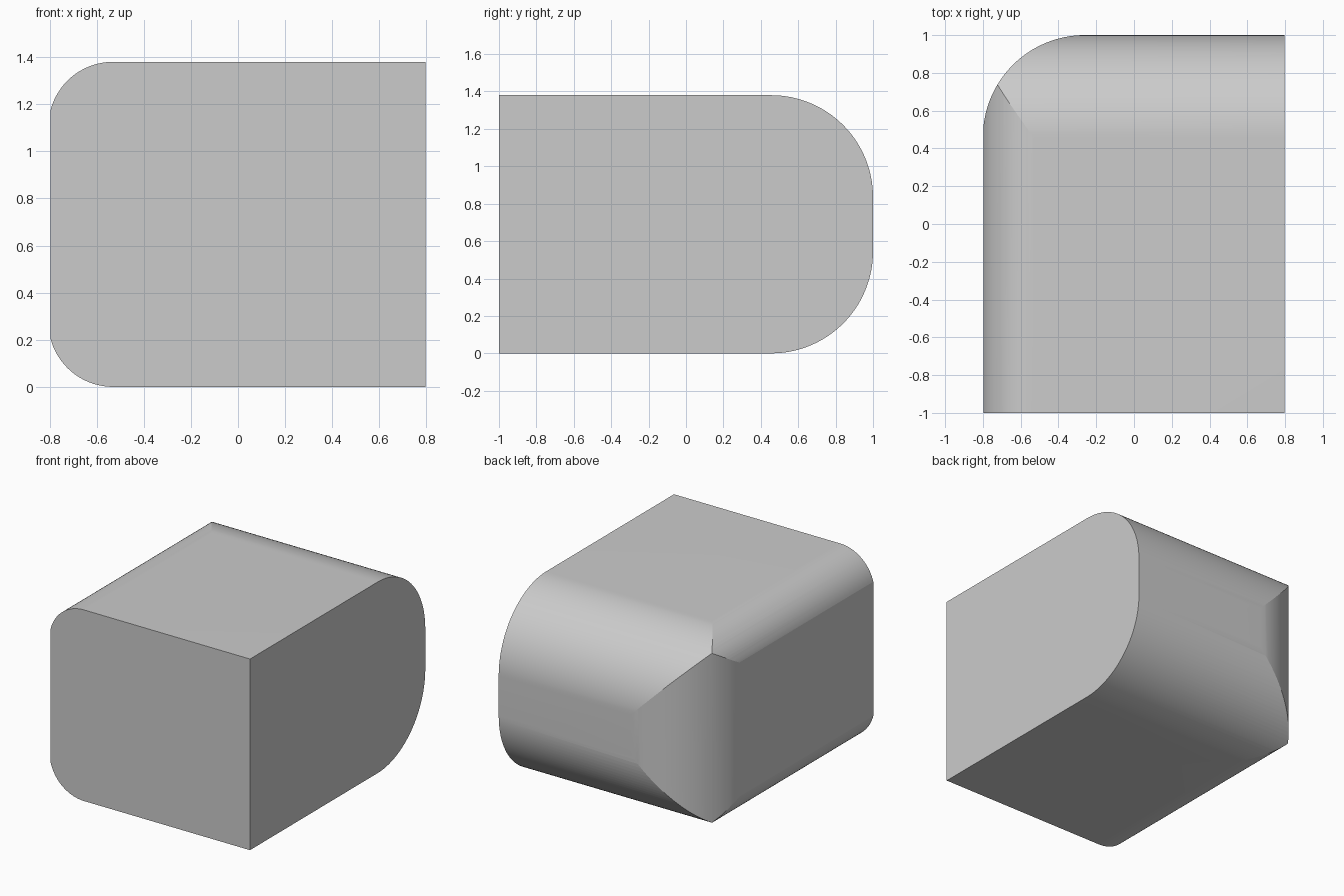
import bpy, bmesh
from math import sin, cos, pi, radians

if "Cube" in bpy.data.objects:
    bpy.data.objects.remove(bpy.data.objects["Cube"])

W, H = 0.796, 1.38        # half width, height


def arc(cx, cy, r, a0, a1, n):
    """Points along a circular arc, angles in degrees."""
    return [(cx + r * cos(radians(a0 + (a1 - a0) * i / n)),
             cy + r * sin(radians(a0 + (a1 - a0) * i / n))) for i in range(n + 1)]


def prism(name, outline, place, lo, hi):
    """Extrude a 2D outline from lo to hi; place maps (u, v, depth) to 3D."""
    bm = bmesh.new()
    a = [bm.verts.new(place(u, v, lo)) for u, v in outline]
    b = [bm.verts.new(place(u, v, hi)) for u, v in outline]
    n = len(outline)
    bm.faces.new(a)
    bm.faces.new(b)
    for i in range(n):
        j = (i + 1) % n
        bm.faces.new((a[i], a[j], b[j], b[i]))
    bmesh.ops.recalc_face_normals(bm, faces=bm.faces)
    me = bpy.data.meshes.new(name)
    bm.to_mesh(me)
    bm.free()
    ob = bpy.data.objects.new(name, me)
    bpy.context.collection.objects.link(ob)
    return ob


# Body: side profile with large rounded back edges
R = 0.545
side = [(-1, H), (-1, 0)] + arc(1 - R, R, R, -90, 0, 32) + arc(1 - R, H - R, R, 0, 90, 32)
body = prism("rounded_block", side, lambda u, v, d: (d, u, v), -W, W)

# Front profile: small rounded left edges, slightly wider than the body
r = 0.275
front = [(1, 0), (1, H)] + arc(-0.53, H - r, r, 90, 180, 20) + arc(-0.53, r, r, 180, 270, 20)
front_cutter = prism("front_profile_cutter", front, lambda u, v, d: (u, d, v), -1.2, 1.2)

# Top profile: rounded back left corner
q = 0.54
plan = [(1, -1.2), (1, 1)] + arc(-0.26, 1 - q, q, 90, 180, 32) + [(-0.8, -1.2)]
plan_cutter = prism("plan_profile_cutter", plan, lambda u, v, d: (u, v, d), -0.2, 1.6)

# Keep only the volume common to all three profiles
bpy.context.view_layer.objects.active = body
body.select_set(True)
for cutter in (front_cutter, plan_cutter):
    mod = body.modifiers.new("shape", 'BOOLEAN')
    mod.operation = 'INTERSECT'
    mod.solver = 'EXACT'
    mod.object = cutter
    bpy.ops.object.modifier_apply(modifier=mod.name)
    bpy.data.objects.remove(cutter)

bpy.ops.object.shade_smooth_by_angle(angle=radians(6))
